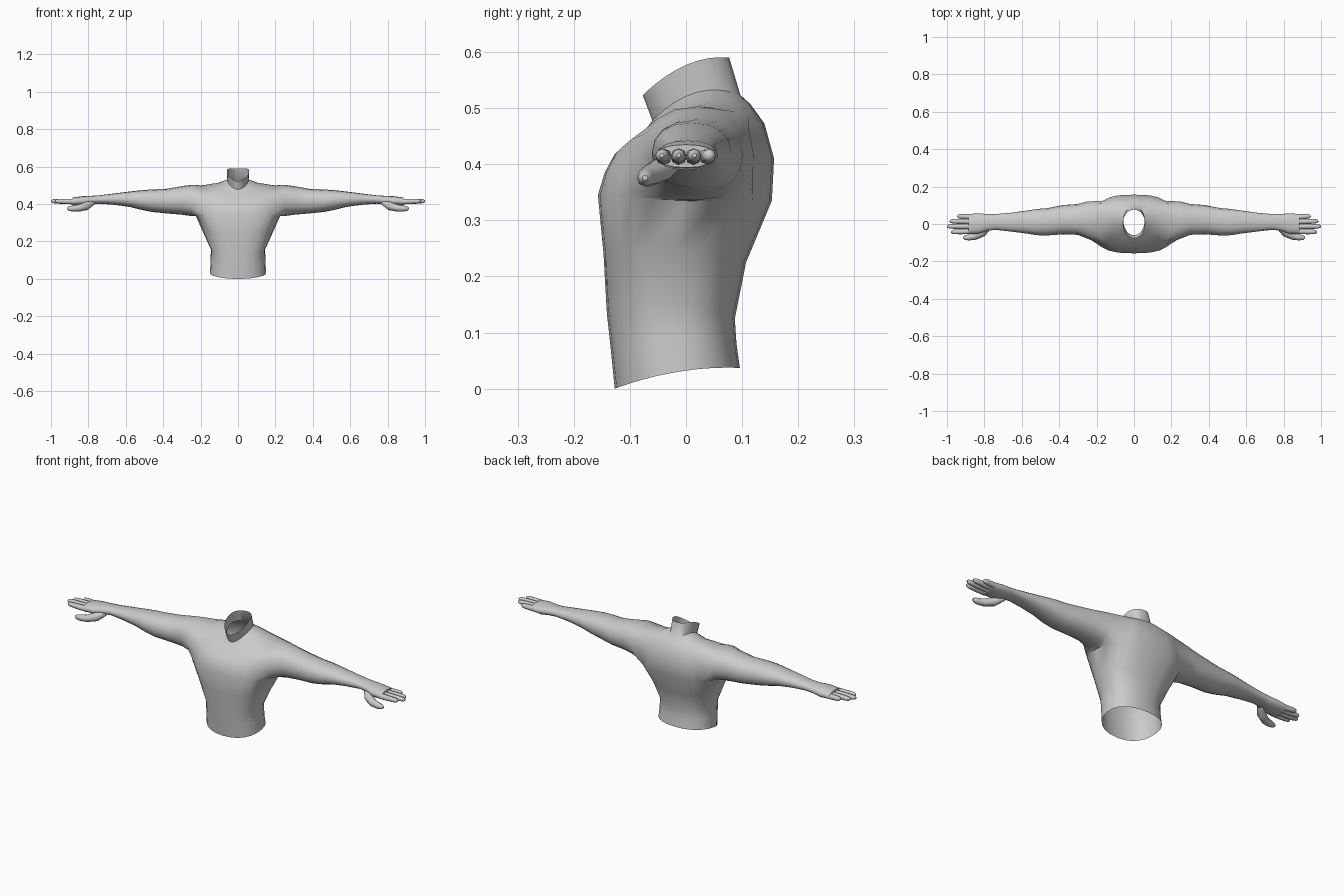
import bpy, bmesh, math
from mathutils import Vector

if "Cube" in bpy.data.objects:
    bpy.data.objects.remove(bpy.data.objects["Cube"])


def power(v, e):
    return math.copysign(abs(v) ** e, v)


def bridge(bm, a, b, closed):
    n = len(a)
    return [bm.faces.new((a[i], a[(i + 1) % n], b[(i + 1) % n], b[i]))
            for i in range(n if closed else n - 1)]


def finish(bm, name):
    bmesh.ops.recalc_face_normals(bm, faces=bm.faces)
    mesh = bpy.data.meshes.new(name)
    bm.to_mesh(mesh)
    bm.free()
    ob = bpy.data.objects.new(name, mesh)
    bpy.context.collection.objects.link(ob)
    m = ob.modifiers.new("Mirror", 'MIRROR')
    m.use_clip = True
    bpy.ops.object.select_all(action='DESELECT')
    ob.select_set(True)
    bpy.context.view_layer.objects.active = ob
    bpy.ops.object.shade_smooth_by_angle(angle=math.radians(50))


# Torso rings: half width, front y, front z, back y, back z, side z, squareness
TORSO = [
    (.150, -.127, .000, .096, .037, .030, .88),
    (.147, -.134, .070, .090, .080, .088, .88),
    (.145, -.141, .134, .087, .125, .157, .85),
    (.187, -.147, .240, .107, .225, .250, .80),
    (.225, -.157, .345, .153, .335, .335, .72),
    (.212, -.145, .385, .157, .410, .420, .70),
    (.200, -.127, .418, .140, .472, .497, .72),
    (.110, -.077, .455, .115, .507, .508, .85),
    (.057, -.060, .478, .097, .523, .528, 1.0),
    (.060, -.077, .523, .077, .590, .577, 1.0),
]
# Arm rings: x, front y, back y, low z, high z
ARM = [
    (.250, -.078, .120, .336, .503),
    (.300, -.058, .107, .343, .496),
    (.380, -.055, .101, .350, .482),
    (.460, -.061, .085, .358, .478),
    (.520, -.060, .080, .370, .474),
    (.580, -.050, .071, .385, .467),
    (.660, -.040, .060, .396, .457),
    (.740, -.031, .053, .402, .447),
    (.785, -.036, .053, .398, .444),
    (.830, -.052, .057, .390, .442),
    (.885, -.054, .053, .394, .435),
]

# Half torso, open at waist and neck, with a gap for the arm
bm = bmesh.new()
rows = []
for w, yf, zf, yb, zb, zs, e in TORSO:
    row = []
    for i in range(13):
        a = math.radians(-90 + 15 * i)
        s = power(math.sin(a), e)
        x = 0 if i in (0, 12) else w * power(math.cos(a), e)
        z = zs + (zb - zf) / 2 * s + ((zb + zf) / 2 - zs) * s * s
        row.append(bm.verts.new((x, (yf + yb) / 2 + (yb - yf) / 2 * s, z)))
    rows.append(row)
gap = []
for j in range(len(rows) - 1):
    faces = bridge(bm, rows[j], rows[j + 1], False)
    if j in (4, 5):
        gap += faces[3:9]
bmesh.ops.delete(bm, geom=gap, context='FACES_ONLY')

# Arm grows out of the gap down to the palm
loop = rows[4][3:10] + [rows[5][9]] + rows[6][9:2:-1] + [rows[5][3]]
for x, yf, yb, z0, z1 in ARM:
    ring = []
    for k in range(16):
        a = math.radians(202.5 + 22.5 * k)
        ring.append(bm.verts.new((x, (yf + yb) / 2 + (yb - yf) / 2 * power(math.cos(a), .9),
                                  (z0 + z1) / 2 + (z1 - z0) / 2 * power(math.sin(a), .9))))
    bridge(bm, loop, ring, True)
    loop = ring
bm.faces.new(loop)
stray = [v for v in bm.verts if not v.link_faces]
bmesh.ops.delete(bm, geom=stray, context='VERTS')
finish(bm, "torso_and_arms")


def digit(name, points, radii, sides=8):
    bm = bmesh.new()
    pts = [Vector(p) for p in points]
    prev = None
    for i, p in enumerate(pts):
        d = (pts[min(i + 1, len(pts) - 1)] - pts[max(i - 1, 0)]).normalized()
        u = d.cross(Vector((0, 0, 1))).normalized()
        v = u.cross(d)
        ring = []
        for k in range(sides):
            a = math.tau * k / sides
            ring.append(bm.verts.new(p + (u * math.cos(a) + v * math.sin(a)) * radii[i]))
        if prev:
            bridge(bm, prev, ring, True)
        prev = ring
    bm.faces.new(prev)
    finish(bm, name)


# Fingers: name, base y, tip y, tip x
for name, y0, y1, tip in [("index_finger", -.039, -.043, .978), ("middle_finger", -.013, -.013, 1.0),
                          ("ring_finger", .013, .015, .985), ("little_finger", .037, .042, .945)]:
    base = .868
    path = [(base + (tip - base) * t, y0 + (y1 - y0) * t, .413 + .003 * t)
            for t in (0, .3, .6, .85, .95, 1)]
    digit(name, path, (.0145, .0145, .0135, .012, .009, .004))

# Thumb
digit("thumb", [(.775, -.015, .408), (.81, -.045, .39), (.85, -.066, .379),
                (.885, -.072, .376), (.905, -.073, .376), (.914, -.073, .376)],
      (.014, .023, .019, .016, .012, .005))
